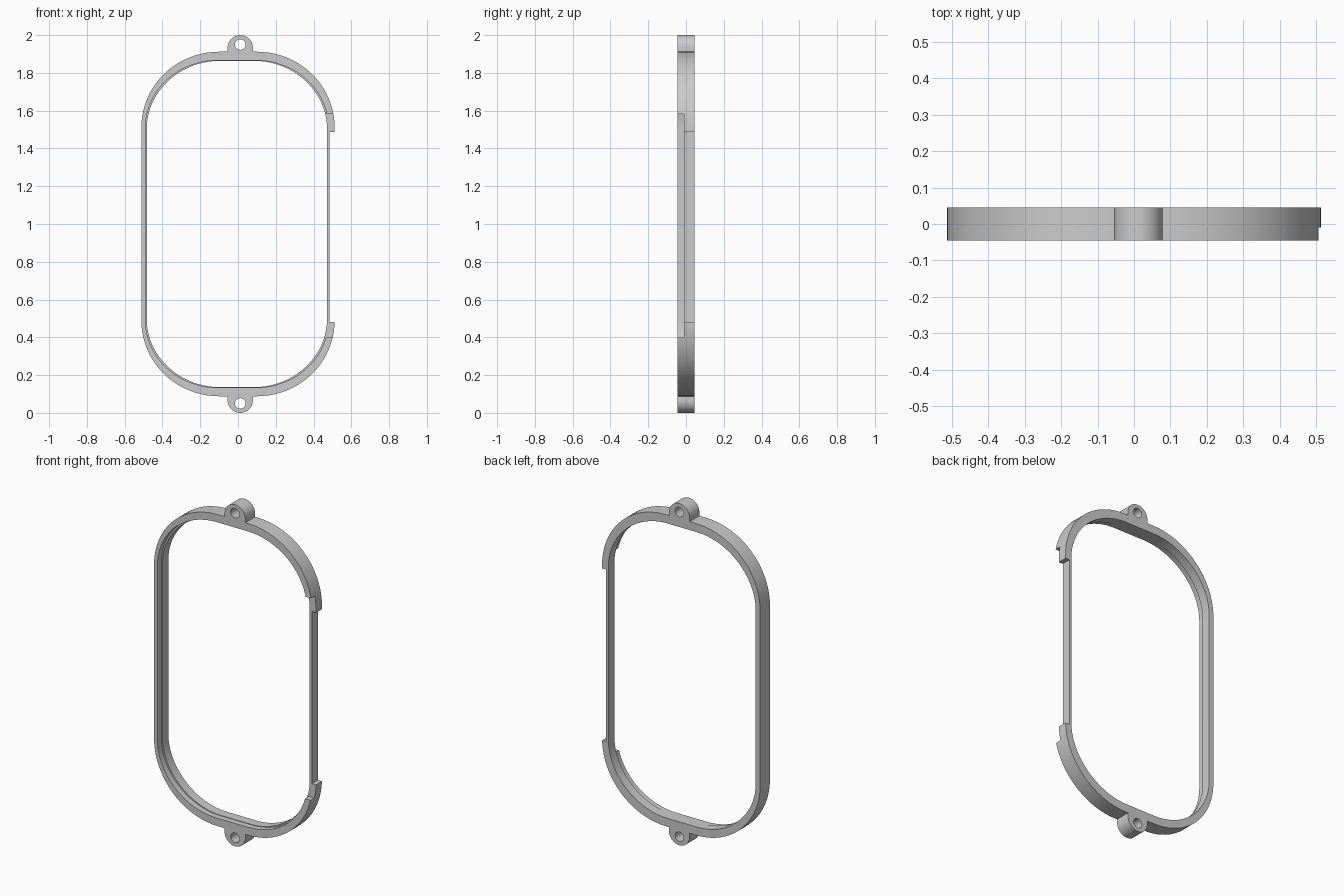
import bpy, bmesh, math
from mathutils import Vector

if "Cube" in bpy.data.objects:
    bpy.data.objects.remove(bpy.data.objects["Cube"])

D = 0.045      # half depth
STEP = -0.01   # y where the inner lip begins
MID = 1.0      # height of the middle


def obj_from_bm(name, bm):
    bmesh.ops.recalc_face_normals(bm, faces=bm.faces)
    me = bpy.data.meshes.new(name)
    bm.to_mesh(me)
    bm.free()
    ob = bpy.data.objects.new(name, me)
    bpy.context.collection.objects.link(ob)
    return ob


def contour(cx, flat, half_w, half_h, n=2.0, seg=20):
    """Rounded rectangle in x/z whose corners are superellipse quarters."""
    straight = 0.51
    rx, rz = half_w - flat, half_h - straight
    pts = []
    for k in range(4):
        sx, sz = [(1, 1), (-1, 1), (-1, -1), (1, -1)][k]
        for i in range(seg + 1):
            a = math.pi / 2 * (i / seg if k % 2 == 0 else 1 - i / seg)
            c, s = max(math.cos(a), 0) ** (2 / n), max(math.sin(a), 0) ** (2 / n)
            pts.append((cx + sx * (flat + rx * c), MID + sz * (straight + rz * s)))
    return pts


def prism(name, pts, y0, y1):
    bm = bmesh.new()
    f = bm.faces.new([bm.verts.new((x, y0, z)) for x, z in pts])
    ext = bmesh.ops.extrude_face_region(bm, geom=[f])
    vs = [v for v in ext["geom"] if isinstance(v, bmesh.types.BMVert)]
    bmesh.ops.translate(bm, verts=vs, vec=Vector((0, y1 - y0, 0)))
    return obj_from_bm(name, bm)


def box(name, x0, x1, y0, y1, z0, z1):
    return prism(name, [(x0, z0), (x1, z0), (x1, z1), (x0, z1)], y0, y1)


def boolean(target, other, op):
    mod = target.modifiers.new(op, 'BOOLEAN')
    mod.operation, mod.solver, mod.object = op, 'EXACT', other
    bpy.context.view_layer.objects.active = target
    bpy.ops.object.modifier_apply(modifier=mod.name)
    bpy.data.objects.remove(other)


# Frame ring: stepped cross-section lofted around the rounded outline
outer = contour(0.0, 0.10, 0.512, 0.912)
inner = contour(-0.006, 0.10, 0.484, 0.866)
lip = contour(-0.006, 0.10, 0.477, 0.863, n=1.94)
bm = bmesh.new()
loops = [[bm.verts.new((x, y, z)) for x, z in c] for c, y in
         [(outer, -D), (outer, D), (lip, D), (lip, STEP), (inner, STEP), (inner, -D)]]
for a, b in zip(loops, loops[1:] + loops[:1]):
    for i in range(len(a)):
        j = (i + 1) % len(a)
        bm.faces.new((a[i], a[j], b[j], b[i]))
frame = obj_from_bm("frame", bm)

# Screw tabs at top and bottom, with round holes
TX, TR = 0.012, 0.067
for s in (1, -1):
    zc = MID + s * (1 - TR)
    arc = [(TX + TR * math.cos(math.pi * i / 24), zc + s * TR * math.sin(math.pi * i / 24))
           for i in range(25)]
    base = MID + s * 0.885
    boolean(frame, prism("tab", arc + [(TX - TR, base), (TX + TR, base)], -D, D), 'UNION')
    hole = [(TX + 0.028 * math.cos(math.tau * i / 24),
             MID + s * 0.95 + 0.028 * math.sin(math.tau * i / 24)) for i in range(24)]
    boolean(frame, prism("hole", hole, -0.1, 0.1), 'DIFFERENCE')

# Side opening: front half cut through, back half thinned to a rail
boolean(frame, box("front_cut", 0.3, 0.6, -0.1, STEP, 0.40, 1.583), 'DIFFERENCE')
boolean(frame, box("outer_cut", 0.485, 0.6, -0.1, 0.1, 0.48, 1.487), 'DIFFERENCE')

# Smooth curves, sharp edges
bpy.ops.object.select_all(action='DESELECT')
frame.select_set(True)
bpy.context.view_layer.objects.active = frame
bpy.ops.object.shade_smooth_by_angle(angle=math.radians(30))
